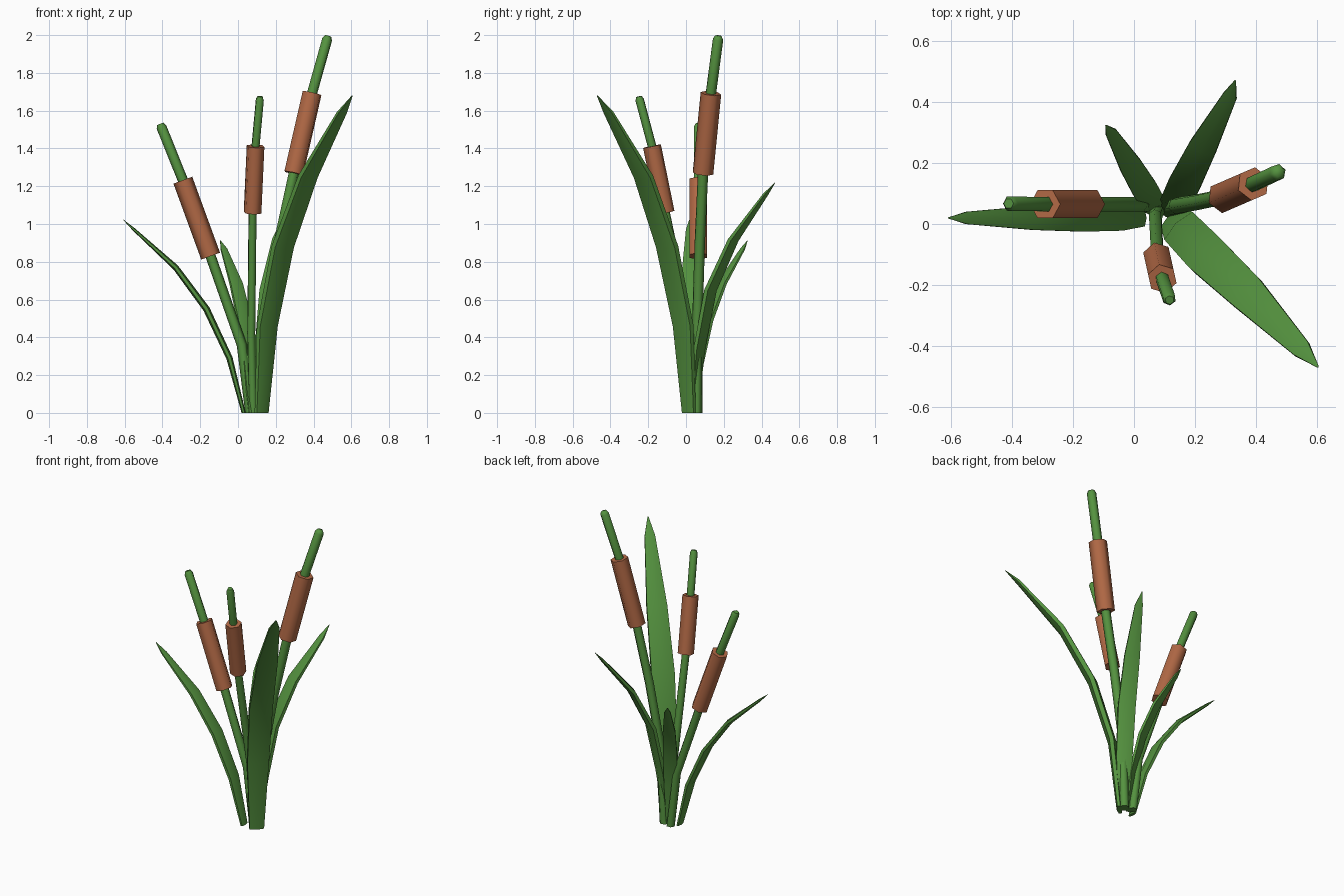
import bpy, bmesh, math
from mathutils import Vector

if "Cube" in bpy.data.objects:
    bpy.data.objects.remove(bpy.data.objects["Cube"])


def material(name, rgb):
    m = bpy.data.materials.new(name)
    m.diffuse_color = (*rgb, 1)
    m.use_nodes = True
    m.node_tree.nodes["Principled BSDF"].inputs["Base Color"].default_value = m.diffuse_color
    return m


GREEN = material("reed green", (0.09, 0.29, 0.05))
BROWN = material("seed head brown", (0.44, 0.14, 0.06))


def sweep(name, path, half_widths, half_depths, mat, flat_base=True):
    """Six-sided tube along a path; one corner of each ring points along the lean."""
    pts = [Vector(p) for p in path]
    lean = pts[-1] - pts[0]
    lean.z = 0
    lean.normalize()
    side = Vector((-lean.y, lean.x, 0))
    bm = bmesh.new()
    rings = []
    for i, p in enumerate(pts):
        tangent = (pts[min(i + 1, len(pts) - 1)] - pts[max(i - 1, 0)]).normalized()
        if i == 0 and flat_base:
            tangent = Vector((0, 0, 1))
        v = (side - tangent * side.dot(tangent)).normalized()
        u = v.cross(tangent)
        ring = []
        for k in range(6):
            a = k * math.pi / 3
            ring.append(bm.verts.new(p + u * math.cos(a) * half_depths[i]
                                     + v * math.sin(a) * half_widths[i]))
        rings.append(ring)
    for a, b in zip(rings, rings[1:]):
        for k in range(6):
            j = (k + 1) % 6
            bm.faces.new((a[k], a[j], b[j], b[k]))
    bm.faces.new(rings[0])
    bm.faces.new(rings[-1])
    bmesh.ops.recalc_face_normals(bm, faces=bm.faces[:])
    mesh = bpy.data.meshes.new(name)
    bm.to_mesh(mesh)
    bm.free()
    mesh.materials.append(mat)
    ob = bpy.data.objects.new(name, mesh)
    bpy.context.collection.objects.link(ob)
    bpy.ops.object.select_all(action='DESELECT')
    bpy.context.view_layer.objects.active = ob
    ob.select_set(True)
    bpy.ops.object.shade_smooth_by_angle(angle=math.radians(65))


def cattail(name, path, r_stem, r_head):
    """Path: base, bends..., head bottom, head top, tip."""
    end, top = Vector(path[-1]), Vector(path[-2])
    shoulder = end - (end - top).normalized() * 0.018
    pts = list(path[:-1]) + [shoulder, end]
    radii = [r_stem] * (len(pts) - 1) + [r_stem * 0.65]
    sweep(name + "_stem", pts, radii, radii, GREEN)
    sweep(name + "_seed_head", path[-3:-1], [r_head] * 2, [r_head] * 2, BROWN, False)


def leaf(name, path, width):
    """Flattened blade, widest in the middle, tapering to a point."""
    profile = (0.62, 0.93, 1.0, 0.88, 0.45, 0.04)
    half = [width * f / 2 / math.sin(math.pi / 3) for f in profile]
    depth = [width * f * 0.2 for f in profile]
    sweep(name, path, half, depth, GREEN)


# Three cattails
cattail("left_cattail", [(0.065, 0.065, 0), (0.02, 0.065, 0.36), (-0.145, 0.065, 0.83),
                         (-0.292, 0.065, 1.232), (-0.412, 0.067, 1.53)], 0.027, 0.053)
cattail("front_cattail", [(0.08, 0.05, 0), (0.07, 0.025, 0.42), (0.077, -0.108, 1.06),
                          (0.093, -0.18, 1.412), (0.117, -0.25, 1.675)], 0.023, 0.049)
cattail("right_cattail", [(0.12, 0.055, 0), (0.14, 0.06, 0.48), (0.215, 0.073, 0.9),
                          (0.295, 0.09, 1.268), (0.392, 0.132, 1.692),
                          (0.477, 0.172, 1.995)], 0.028, 0.055)

# Four arching leaves
leaf("left_leaf", [(0.03, 0.02, 0), (-0.045, 0.02, 0.29), (-0.167, 0.02, 0.55),
                   (-0.33, 0.02, 0.77), (-0.55, 0.02, 0.97), (-0.61, 0.02, 1.025)], 0.09)
leaf("front_right_leaf", [(0.125, 0.015, 0), (0.155, -0.015, 0.46), (0.237, -0.1, 0.88),
                          (0.37, -0.225, 1.25), (0.55, -0.41, 1.59),
                          (0.605, -0.47, 1.68)], 0.14)
leaf("back_right_leaf", [(0.11, 0.035, 0), (0.135, 0.07, 0.335), (0.165, 0.13, 0.65),
                         (0.225, 0.25, 0.915), (0.315, 0.42, 1.155),
                         (0.333, 0.472, 1.22)], 0.105)
leaf("back_left_leaf", [(0.08, 0.045, 0), (0.065, 0.065, 0.255), (0.035, 0.115, 0.49),
                        (-0.01, 0.19, 0.685), (-0.075, 0.3, 0.868),
                        (-0.093, 0.325, 0.912)], 0.085)
